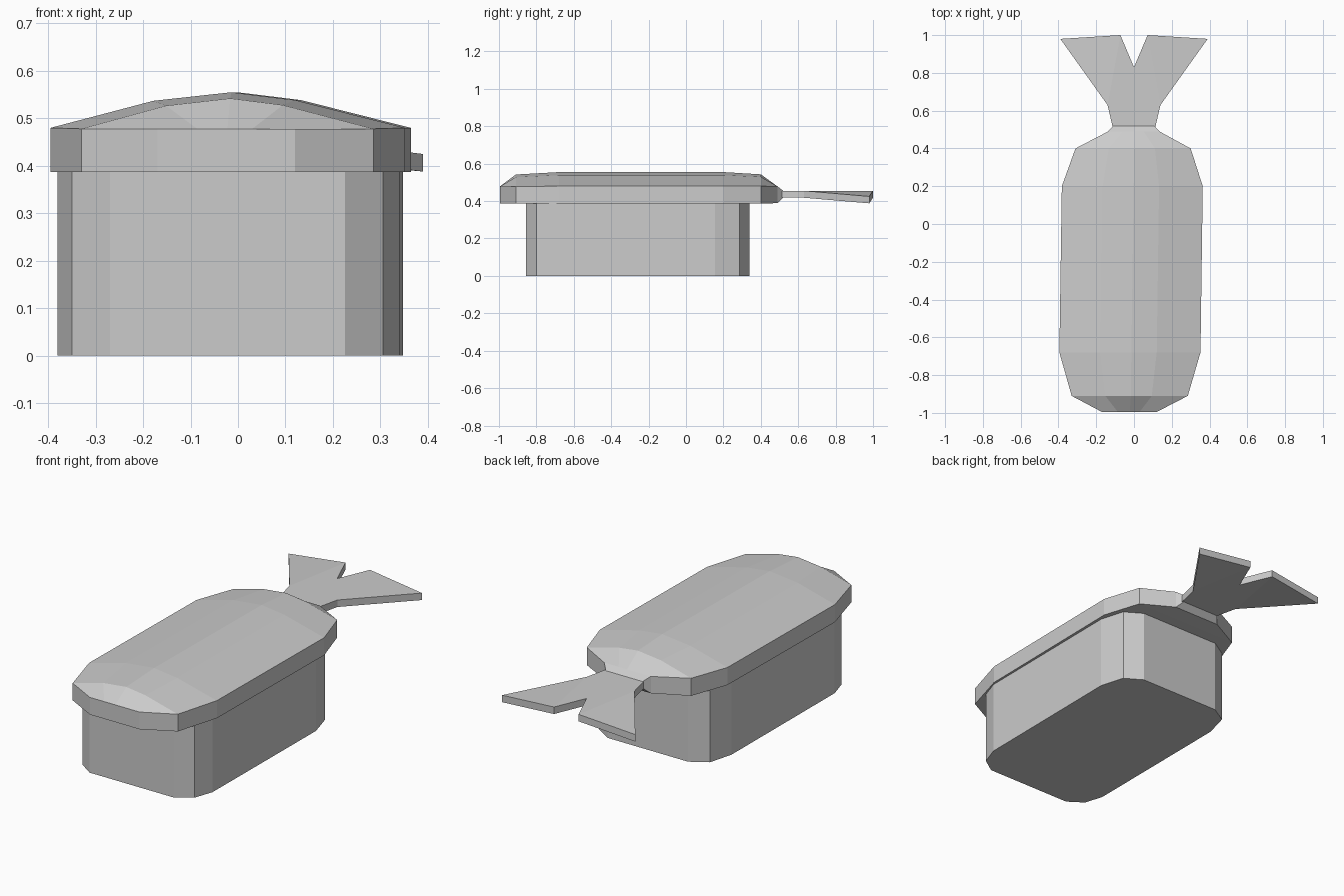
import bpy, bmesh

cube = bpy.data.objects.get("Cube")
if cube:
    bpy.data.objects.remove(cube, do_unlink=True)

grey = bpy.data.materials.new("plain grey")
grey.use_nodes = True
GREY = (0.6, 0.6, 0.6, 1)
grey.diffuse_color = GREY
grey.node_tree.nodes["Principled BSDF"].inputs["Base Color"].default_value = GREY


def finish(bm, name):
    bmesh.ops.recalc_face_normals(bm, faces=bm.faces)
    mesh = bpy.data.meshes.new(name)
    bm.to_mesh(mesh)
    bm.free()
    mesh.materials.append(grey)
    obj = bpy.data.objects.new(name, mesh)
    bpy.context.collection.objects.link(obj)
    return obj


def bridge(bm, lower, upper):
    """Wall between two matching closed loops."""
    n = len(lower)
    for i in range(n):
        j = (i + 1) % n
        bm.faces.new((lower[i], lower[j], upper[j], upper[i]))


# Dish: straight walls over a rounded rectangle
outline = [(-0.27, -0.855), (0.225, -0.855), (0.305, -0.80), (0.34, -0.70),
           (0.348, 0.155), (0.31, 0.285), (0.22, 0.34),
           (-0.25, 0.34), (-0.34, 0.285), (-0.375, 0.155),
           (-0.38, -0.70), (-0.35, -0.80)]
bm = bmesh.new()
low = [bm.verts.new((x, y, 0)) for x, y in outline]
high = [bm.verts.new((x, y, 0.39)) for x, y in outline]
bridge(bm, low, high)
bm.faces.new(low)
bm.faces.new(high)
finish(bm, "dish")

# Lid: crosswise rows of (y, right x, left x, rim bottom, rim top, crown height)
rows = [(-0.995, -0.17, 0.12, 0.387, 0.478, 0),
        (-0.91, -0.33, 0.285, 0.387, 0.478, 0.064),
        (-0.68, -0.395, 0.352, 0.387, 0.48, 0.075),
        (0.20, -0.382, 0.364, 0.387, 0.48, 0.075),
        (0.40, -0.31, 0.30, 0.387, 0.48, 0.063),
        (0.49, -0.137, 0.135, 0.389, 0.478, 0),
        (0.52, -0.11, 0.105, 0.42, 0.455, 0)]
arch = [(0, 0), (0.29, 0.76), (0.51, 1), (0.69, 0.78), (1, 0)]
bm = bmesh.new()
top, base = [], []
for y, left, right, z0, z1, crown in rows:
    top.append([bm.verts.new((left + (right - left) * t, y, z1 + crown * h))
                for t, h in arch])
    base.append([bm.verts.new((left + (right - left) * t, y, z0)) for t, h in arch])
for grid in (top, base):
    for a, b in zip(grid, grid[1:]):
        for i in range(len(arch) - 1):
            bm.faces.new((a[i], a[i + 1], b[i + 1], b[i]))


def border(grid):
    return (grid[0] + [r[-1] for r in grid[1:-1]] + grid[-1][::-1]
            + [r[0] for r in grid[-2:0:-1]])


bridge(bm, border(base), border(top))
finish(bm, "fish_lid")

# Forked tail: one half with a drooping tip, mirrored across x
half = [(0, 0.50, 0.455), (0.11, 0.50, 0.455), (0.14, 0.63, 0.455),
        (0.39, 0.98, 0.425), (0.072, 1.0, 0.455), (0, 0.83, 0.455)]
bm = bmesh.new()
over = [bm.verts.new(p) for p in half]
under = [bm.verts.new((x, y, z - 0.037)) for x, y, z in half]
for loop in (over, under):
    bm.faces.new((loop[0], loop[1], loop[2], loop[5]))
    bm.faces.new((loop[5], loop[2], loop[4]))
    bm.faces.new((loop[2], loop[3], loop[4]))
for i in range(5):
    bm.faces.new((under[i], under[i + 1], over[i + 1], over[i]))
tail = finish(bm, "tail_handle")
tail.modifiers.new("mirror", 'MIRROR').use_axis[0] = True
